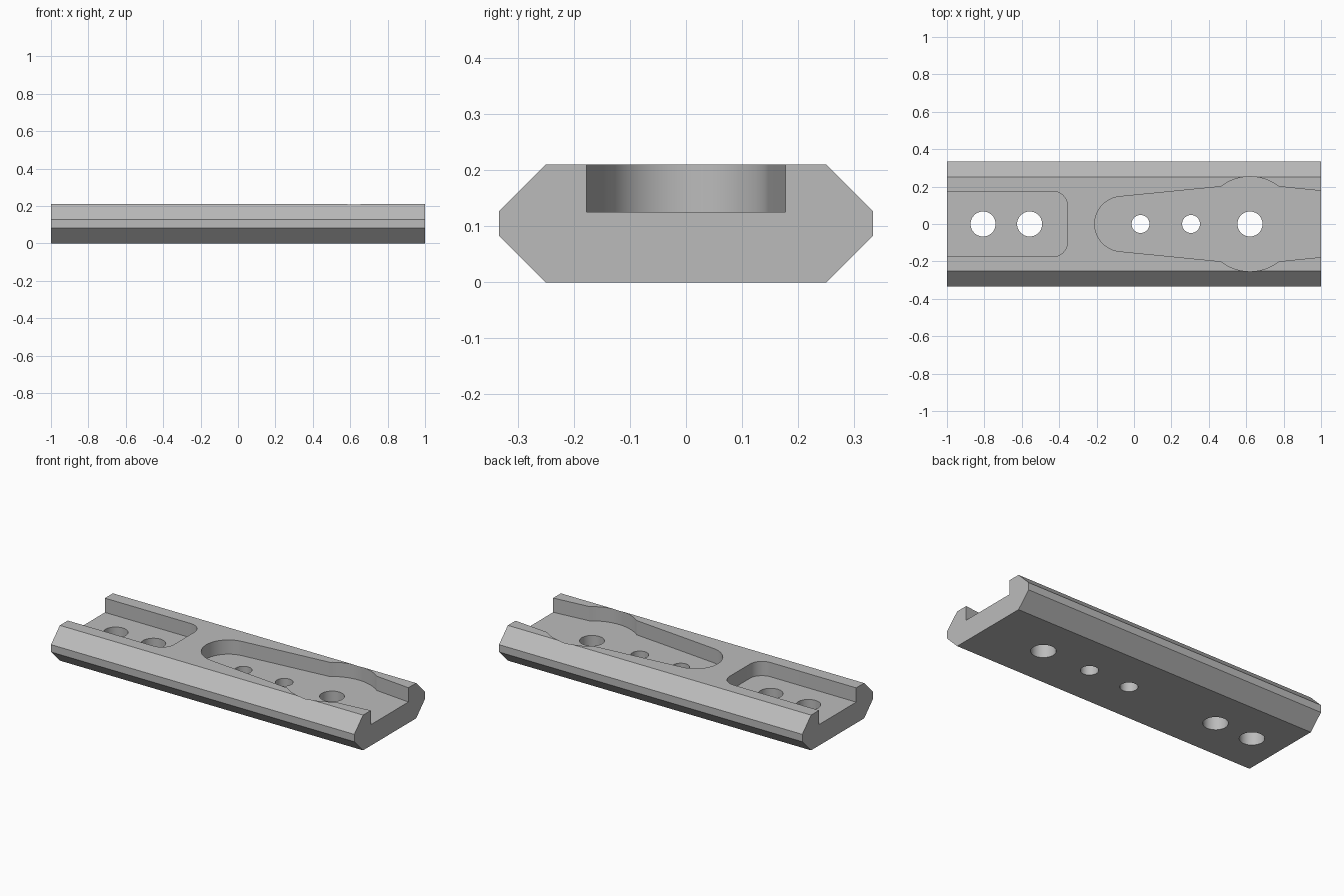
import bpy, bmesh
from math import sin, cos, radians, atan2, hypot, pi
from mathutils import Vector

cube = bpy.data.objects.get("Cube")
if cube:
    bpy.data.objects.remove(cube, do_unlink=True)

HEIGHT, FLOOR = 0.21, 0.125

metal = bpy.data.materials.new("plain grey metal")
metal.use_nodes = True
grey = (0.5, 0.5, 0.5, 1)
metal.diffuse_color = grey
metal.node_tree.nodes["Principled BSDF"].inputs["Base Color"].default_value = grey


def prism(name, points, offset):
    """Extrude a closed outline of 3D points along an offset."""
    bm = bmesh.new()
    face = bm.faces.new([bm.verts.new(p) for p in points])
    moved = bmesh.ops.extrude_face_region(bm, geom=[face])["geom"]
    verts = [v for v in moved if isinstance(v, bmesh.types.BMVert)]
    bmesh.ops.translate(bm, verts=verts, vec=Vector(offset))
    bmesh.ops.recalc_face_normals(bm, faces=bm.faces)
    mesh = bpy.data.meshes.new(name)
    bm.to_mesh(mesh)
    bm.free()
    mesh.materials.append(metal)
    obj = bpy.data.objects.new(name, mesh)
    bpy.context.collection.objects.link(obj)
    return obj


def arc(cx, cy, r, start, end, steps):
    return [(cx + r * cos(start + (end - start) * i / steps),
             cy + r * sin(start + (end - start) * i / steps))
            for i in range(steps + 1)]


def cut(target, name, outline, bottom):
    """Subtract a vertical prism from the target."""
    cutter = prism(name, [(x, y, bottom) for x, y in outline], (0, 0, 0.5))
    cutter.hide_render = True
    mod = target.modifiers.new(name, "BOOLEAN")
    mod.operation, mod.solver, mod.object = "DIFFERENCE", "EXACT", cutter
    bpy.context.view_layer.objects.active = target
    bpy.ops.object.modifier_apply(modifier=name)
    bpy.data.objects.remove(cutter, do_unlink=True)


def mirrored(half):
    """Close an upper half outline with its reflection in y."""
    return half + [(x, -y) for x, y in reversed(half) if y > 1e-5]


# Bar with bevelled long edges
half = [(0.25, 0), (0.333, 0.083), (0.333, 0.127), (0.25, HEIGHT)]
section = half + [(-y, z) for y, z in reversed(half)]
rail = prism("clamp_rail", [(-1, y, z) for y, z in section], (2, 0, 0))

# Square pocket with rounded inner corners, open at one end
corner = arc(-0.435, 0.095, 0.08, pi / 2, 0, 12)
cut(rail, "square_pocket", mirrored([(-1.1, 0.175)] + corner), FLOOR)

# Tapered pocket: round nose, straight flanks, round bulge, open end
bulge_x, bulge_r = 0.62, 0.253
a0, a1 = atan2(0.2, -0.155), atan2(0.2, 0.155)
nose = arc(-0.063, 0, 0.147, pi, radians(95.5), 20)
bulge = arc(bulge_x, 0, bulge_r, a0, a1, 20)
cut(rail, "tapered_pocket", mirrored(nose + bulge + [(1.1, 0.167)]), FLOOR)

# Through holes
for i, (x, r) in enumerate([(-0.807, 0.067), (-0.558, 0.067), (0.035, 0.048),
                            (0.305, 0.048), (bulge_x, 0.067)]):
    cut(rail, f"hole_{i + 1}", arc(x, 0, r, 0, 2 * pi, 40)[:-1], -0.1)

bpy.ops.object.select_all(action="DESELECT")
rail.select_set(True)
bpy.context.view_layer.objects.active = rail
bpy.ops.object.shade_smooth_by_angle(angle=radians(20))
